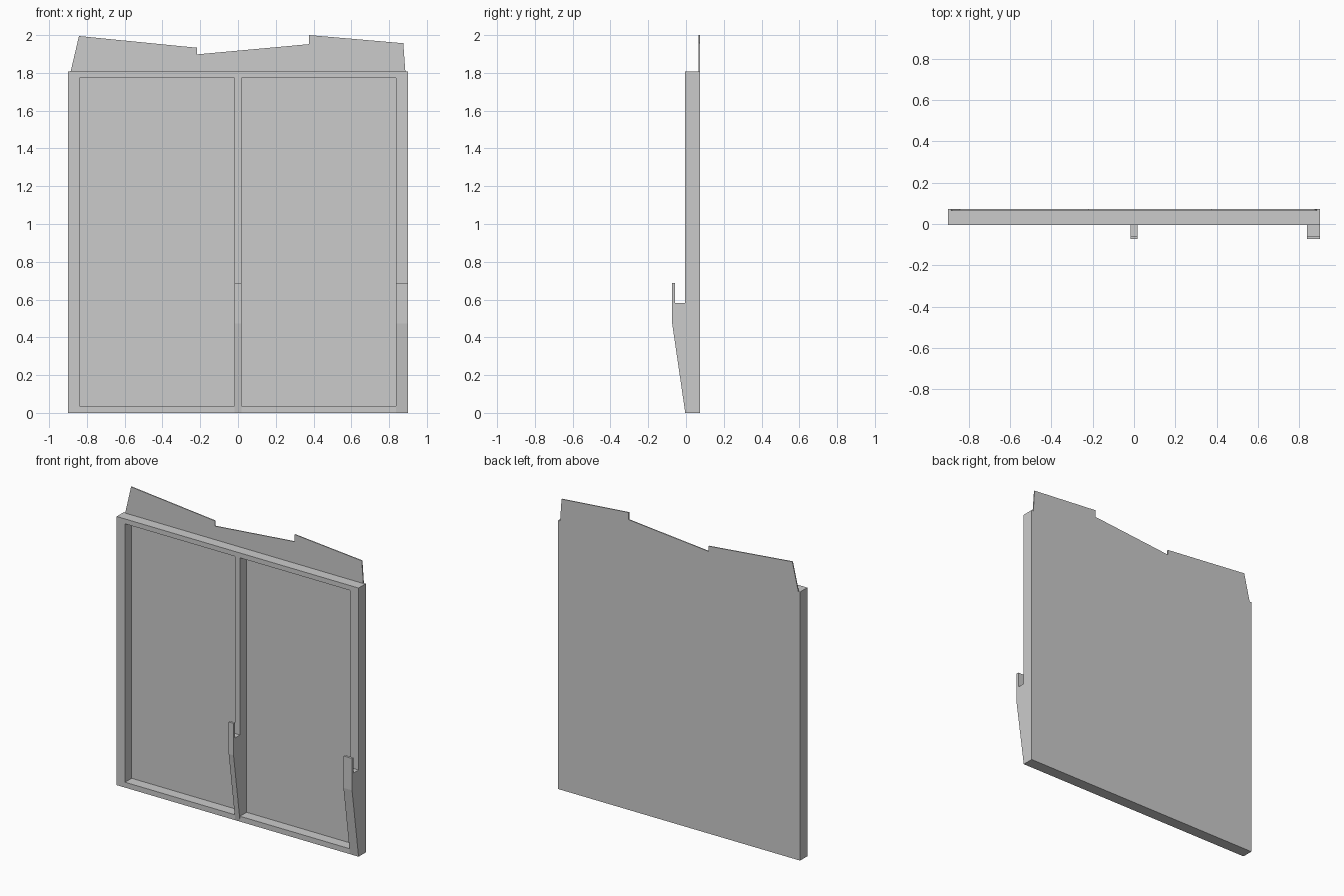
import bpy, bmesh
from mathutils import Vector

if "Cube" in bpy.data.objects:
    bpy.data.objects.remove(bpy.data.objects["Cube"])

W, H = 0.90, 1.807                      # frame half width and height
FRONT, PANEL, BACK = -0.004, 0.066, 0.073


def extrude(name, points, offset):
    """Extrude a planar outline by an offset vector into a closed solid."""
    bm = bmesh.new()
    face = bm.faces.new([bm.verts.new(p) for p in points])
    res = bmesh.ops.extrude_face_region(bm, geom=[face])
    verts = [v for v in res["geom"] if isinstance(v, bmesh.types.BMVert)]
    bmesh.ops.translate(bm, verts=verts, vec=Vector(offset))
    bmesh.ops.recalc_face_normals(bm, faces=bm.faces)
    me = bpy.data.meshes.new(name)
    bm.to_mesh(me)
    bm.free()
    ob = bpy.data.objects.new(name, me)
    bpy.context.collection.objects.link(ob)
    return ob


# side profiles (y, z) of the uprights: plain, and with a tapered hook
plain = [(PANEL, 0), (PANEL, H), (FRONT, H), (FRONT, 0)]
hooked = [(PANEL, 0), (PANEL, H), (FRONT, H), (FRONT, 0.583), (-0.057, 0.583),
          (-0.057, 0.687), (-0.073, 0.687), (-0.073, 0.472), (FRONT, 0)]

# uprights
for name, x0, x1, prof in [("left_upright", -W, -0.838, plain),
                           ("middle_upright_hook", -0.018, 0.018, hooked),
                           ("right_upright_hook", 0.836, W, hooked)]:
    extrude(name, [(x0, y, z) for y, z in prof], (x1 - x0, 0, 0))

# top and bottom rails between the uprights
for side, x0, x1 in [("left", -0.838, -0.018), ("right", 0.018, 0.836)]:
    for level, z0, z1 in [("bottom", 0, 0.036), ("top", 1.774, H)]:
        extrude(f"{level}_rail_{side}",
                [(x0, FRONT, z0), (x1, FRONT, z0), (x1, FRONT, z1), (x0, FRONT, z1)],
                (0, PANEL - FRONT, 0))

# thin back panel with the broken upper edge
outline = [(-W, 0), (W, 0), (W, H), (0.886, H), (0.875, 1.957), (0.376, 2.0),
           (0.376, 1.952), (-0.217, 1.898), (-0.217, 1.933), (-0.842, 1.995),
           (-0.886, H), (-W, H)]
extrude("back_panel", [(x, PANEL, z) for x, z in outline], (0, BACK - PANEL, 0))
